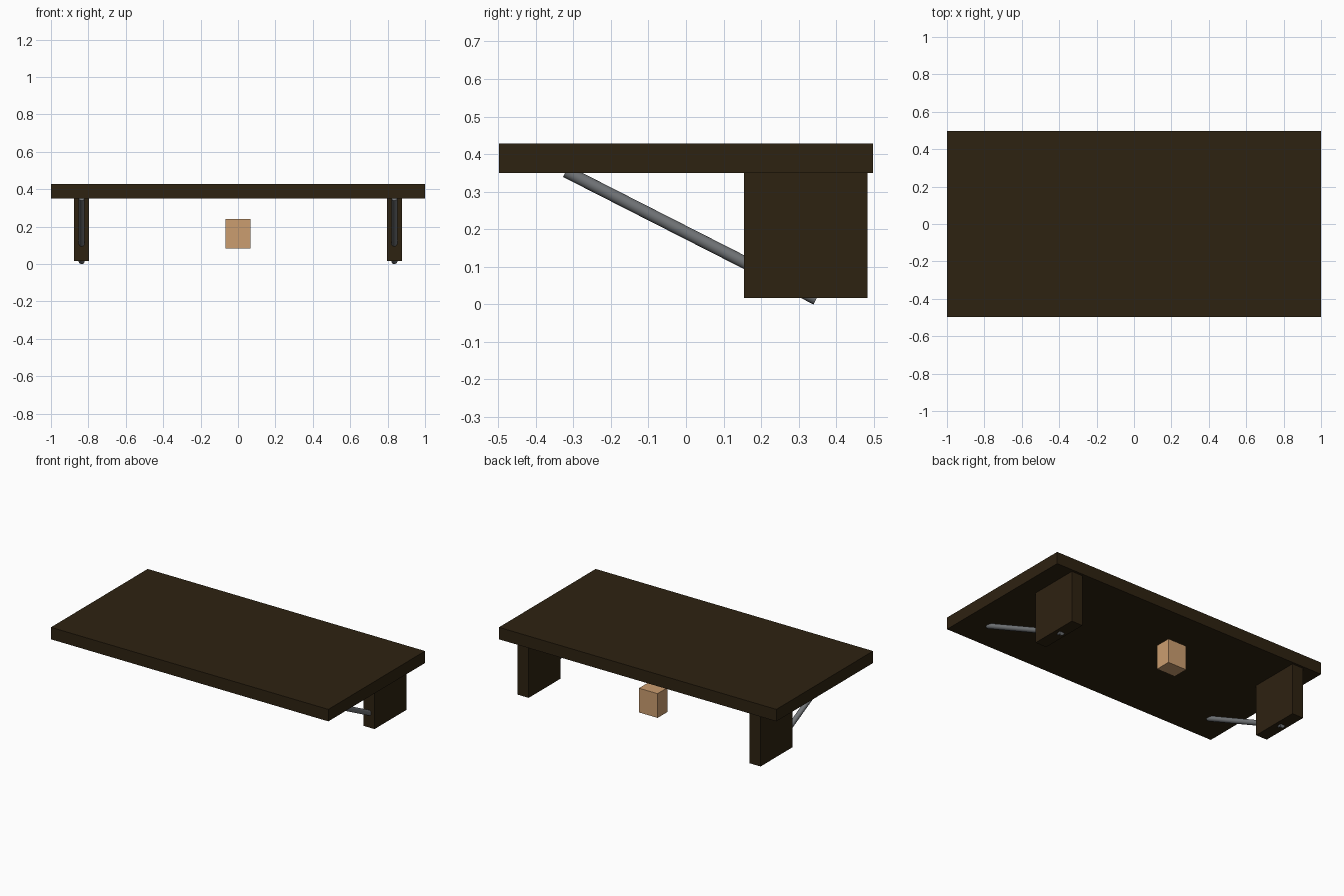
import bpy
from mathutils import Vector

if "Cube" in bpy.data.objects:
    bpy.data.objects.remove(bpy.data.objects["Cube"])


def material(name, color):
    m = bpy.data.materials.new(name)
    m.diffuse_color = (*color, 1)
    m.use_nodes = True
    m.node_tree.nodes["Principled BSDF"].inputs["Base Color"].default_value = m.diffuse_color
    return m


wood = material("dark wood", (0.027, 0.016, 0.0055))
steel = material("grey steel", (0.17, 0.18, 0.19))
tan = material("light tan", (0.60, 0.34, 0.16))


def box(name, lo, hi, mat):
    lo, hi = Vector(lo), Vector(hi)
    bpy.ops.mesh.primitive_cube_add(size=1, location=(lo + hi) / 2)
    ob = bpy.context.object
    ob.name = name
    ob.scale = hi - lo
    bpy.ops.object.transform_apply(location=False, rotation=False, scale=True)
    ob.data.materials.append(mat)


def rod(name, a, b, radius, mat):
    a, b = Vector(a), Vector(b)
    d = b - a
    bpy.ops.mesh.primitive_cylinder_add(vertices=16, radius=radius, depth=d.length,
                                        location=(a + b) / 2,
                                        rotation=d.to_track_quat('Z', 'Y').to_euler())
    ob = bpy.context.object
    ob.name = name
    ob.data.materials.append(mat)
    bpy.ops.object.shade_smooth_by_angle()


# Shelf board
box("shelf_board", (-1, -0.498, 0.35), (1, 0.498, 0.428), wood)

# Support blocks under the back, each with a diagonal brace through it
for side, x in (("left", -0.836), ("right", 0.836)):
    box(side + "_support", (x - 0.04, 0.155, 0.017), (x + 0.04, 0.483, 0.35), wood)
    rod(side + "_brace", (x, -0.32, 0.354), (x, 0.347, 0.0145), 0.0165, steel)

# Small block hanging below the middle
box("centre_block", (-0.068, 0.287, 0.082), (0.066, 0.39, 0.24), tan)
